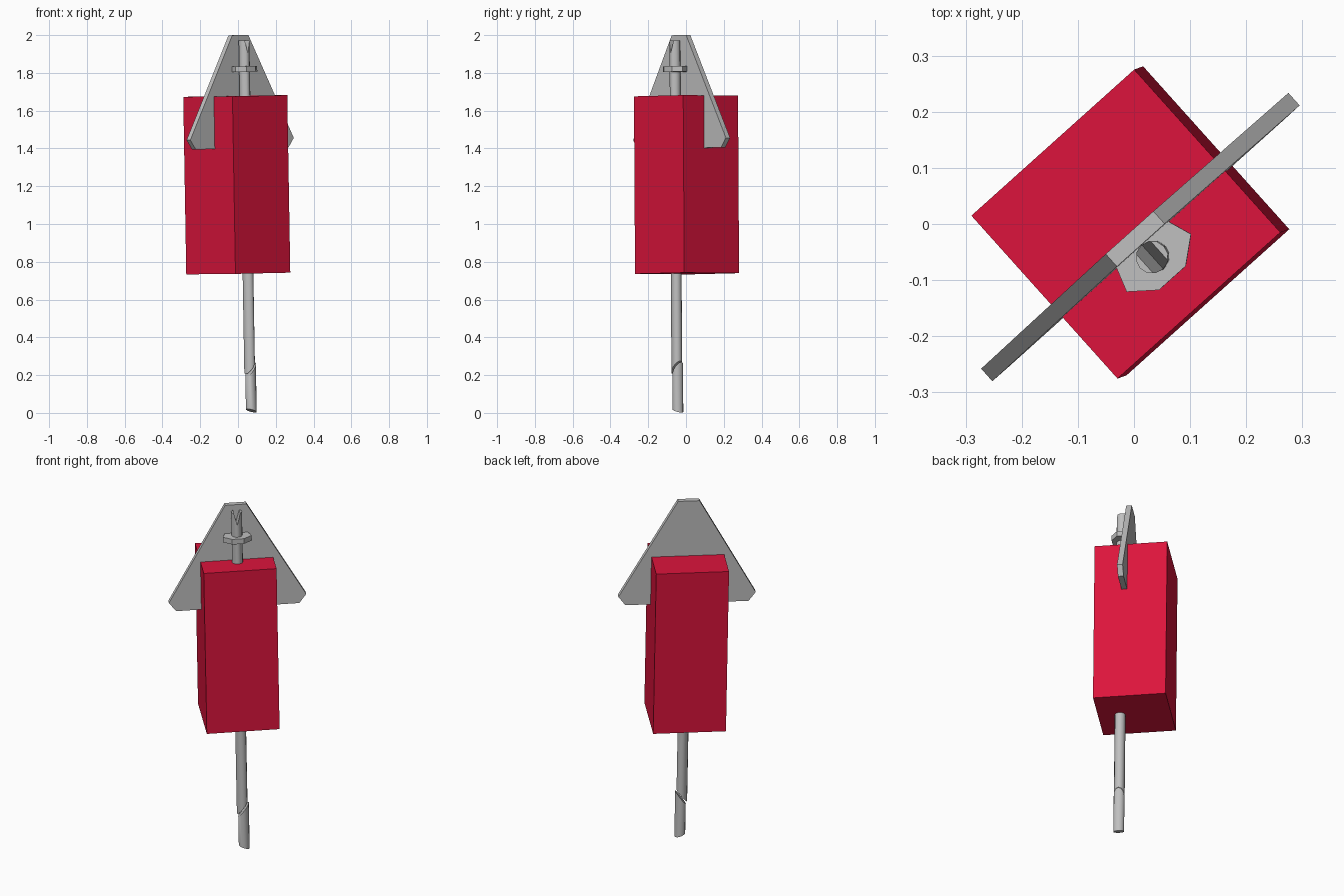
import bpy, bmesh
from math import radians
from mathutils import Vector, Matrix

cube = bpy.data.objects.get("Cube")
if cube:
    bpy.data.objects.remove(cube, do_unlink=True)


def material(name, rgb):
    mat = bpy.data.materials.new(name)
    mat.use_nodes = True
    mat.diffuse_color = (*rgb, 1)
    mat.node_tree.nodes["Principled BSDF"].inputs["Base Color"].default_value = (*rgb, 1)
    return mat


RED = material("crimson red", (0.716, 0.007, 0.045))
GREY = material("silver grey", (0.527, 0.527, 0.527))

# Shared frame: the whole assembly is turned and leans slightly
up = Vector((-0.017, -0.006, 1)).normalized()
along = Matrix.Rotation(radians(41.9), 3, 'Z') @ Vector((1, 0, 0))
along = (along - up * along.dot(up)).normalized()
across = up.cross(along)
FRAME = Matrix.Translation((0.014, 0.010, 0)) @ Matrix((along, across, up)).transposed().to_4x4()


def add_object(name, bm, mat, smooth=False):
    bmesh.ops.recalc_face_normals(bm, faces=bm.faces)
    mesh = bpy.data.meshes.new(name)
    bm.to_mesh(mesh)
    bm.free()
    if mat:
        mesh.materials.append(mat)
    obj = bpy.data.objects.new(name, mesh)
    bpy.context.collection.objects.link(obj)
    obj.matrix_world = FRAME
    if smooth:
        bpy.ops.object.select_all(action='DESELECT')
        obj.select_set(True)
        bpy.context.view_layer.objects.active = obj
        bpy.ops.object.shade_smooth_by_angle(angle=radians(40))
    return obj


def prism(name, corners, offset, mat):
    """Extrude a closed outline along an offset."""
    bm = bmesh.new()
    face = bm.faces.new([bm.verts.new(c) for c in corners])
    grown = bmesh.ops.extrude_face_region(bm, geom=[face])["geom"]
    moved = [g for g in grown if isinstance(g, bmesh.types.BMVert)]
    bmesh.ops.translate(bm, verts=moved, vec=offset)
    return add_object(name, bm, mat)


def mirrored(half):
    return half + [(-a, b) for a, b in reversed(half)]


def round_bar(name, u, n, radius, low, high, low_slope=0, high_slope=0):
    """Upright cylinder whose ends may be cut on a slant."""
    bm = bmesh.new()
    bmesh.ops.create_cone(bm, cap_ends=True, segments=12, radius1=radius,
                          radius2=radius, depth=2)
    for v in bm.verts:
        base, slope = (high, high_slope) if v.co.z > 0 else (low, low_slope)
        v.co = (v.co.x + u, v.co.y + n, base + slope * v.co.x)
    return add_object(name, bm, GREY, smooth=True)


# Square body
H = 0.195
prism("body_block", [(-H, -H, 0.738), (H, -H, 0.738), (H, H, 0.738), (-H, H, 0.738)],
      (0, 0, 0.94), RED)

# Arrow-shaped plate through the body
outline = mirrored([(0.057, 2.0), (0.368, 1.45), (0.33, 1.4)])
prism("arrow_plate", [(a, -0.048, z) for a, z in outline], (0, 0.03, 0), GREY)

# Collar around the rod, flat against the plate
ROD = -0.077
ring = mirrored([(0.062, 0.029), (0.077, -0.015), (0.032, -0.051)])
prism("rod_collar", [(a, ROD + b, 1.805) for a, b in ring], (0, 0, 0.03), GREY)

# Long rod with a slanted lower joint and a V slot in its top
rod = round_bar("long_rod", 0, ROD, 0.029, 0.24, 1.972, low_slope=1.2)
slot = prism("slot_cutter", [(0, -0.2, 1.905), (0.022, -0.2, 1.99), (-0.022, -0.2, 1.99)],
             (0, 0.3, 0), None)
slot.hide_render = True
slot.display_type = 'WIRE'
cut = rod.modifiers.new("top_slot", 'BOOLEAN')
cut.operation = 'DIFFERENCE'
cut.solver = 'EXACT'
cut.object = slot
bpy.context.view_layer.objects.active = rod
bpy.ops.object.modifier_apply(modifier=cut.name)
bpy.data.objects.remove(slot, do_unlink=True)

# Offset tip below the joint, with a slanted end
round_bar("rod_tip", 0.007, ROD, 0.029, 0.011, 0.23, low_slope=-0.35, high_slope=1.35)
